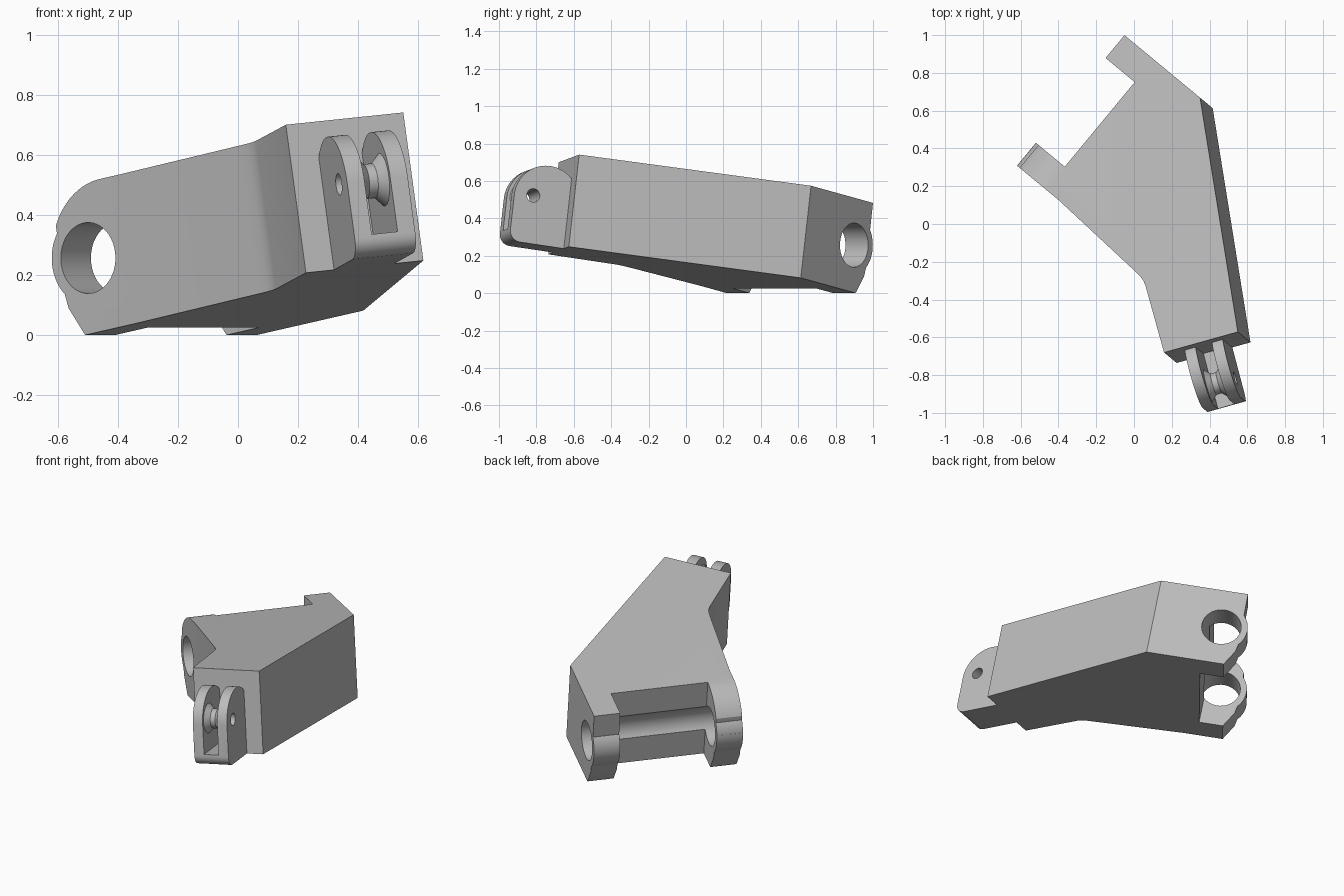
import bpy, bmesh
from math import radians, sin, cos, pi, sqrt
from mathutils import Matrix

cube = bpy.data.objects.get("Cube")
if cube:
    bpy.data.objects.remove(cube, do_unlink=True)

grey = bpy.data.materials.new("plain grey")
grey.use_nodes = True
GREY = (0.5, 0.5, 0.5, 1)
grey.diffuse_color = GREY
grey.node_tree.nodes["Principled BSDF"].inputs["Base Color"].default_value = GREY

# Frames: x along the hinge, y towards the hinge end, z through the thickness
HINGE = (Matrix.Translation((-0.399, 0.329, 0.257))
         @ Matrix.Rotation(radians(50.4), 4, 'Z') @ Matrix.Rotation(radians(-10), 4, 'X'))
# x across the nose, y outwards from the nose face
NOSE = HINGE @ Matrix.Translation((-0.089, -1.369, 0)) @ Matrix.Rotation(radians(144.8), 4, 'Z')


def finish(name, bm, frame):
    bmesh.ops.recalc_face_normals(bm, faces=bm.faces)
    mesh = bpy.data.meshes.new(name)
    bm.to_mesh(mesh)
    bm.free()
    mesh.materials.append(grey)
    ob = bpy.data.objects.new(name, mesh)
    ob.matrix_world = frame
    bpy.context.collection.objects.link(ob)
    return ob


def prism(name, pts, lo, hi, axis, frame):
    """Extrude an outline along z (points x, y) or along x (points y, z)."""
    bm = bmesh.new()
    put = (lambda p, h: (p[0], p[1], h)) if axis == 'z' else (lambda p, h: (h, p[0], p[1]))
    a, b = ([bm.verts.new(put(p, h)) for p in pts] for h in (lo, hi))
    bm.faces.new(a)
    bm.faces.new(b)
    for i in range(len(pts)):
        j = (i + 1) % len(pts)
        bm.faces.new((a[i], a[j], b[j], b[i]))
    return finish(name, bm, frame)


def arc(cx, cy, r, start, end, n):
    angles = [radians(start + (end - start) * i / n) for i in range(n + 1)]
    return [(cx + r * cos(t), cy + r * sin(t)) for t in angles]


def rod(name, cx, cy, r, lo, hi, frame):
    return prism(name, arc(cx, cy, r, 0, 360, 48)[:-1], lo, hi, 'x', frame)


def carve(ob, cutter, operation='DIFFERENCE'):
    mod = ob.modifiers.new("carve", 'BOOLEAN')
    mod.operation, mod.object, mod.solver = operation, cutter, 'EXACT'
    bpy.context.view_layer.update()
    result = bpy.data.meshes.new_from_object(
        ob.evaluated_get(bpy.context.evaluated_depsgraph_get()))
    ob.modifiers.clear()
    ob.data = result
    bpy.data.objects.remove(cutter, do_unlink=True)


# Arm body: plan outline with a notch between the two hinge lugs
LEFT, RIGHT, LUG, HALF, WALL = -0.156, 0.739, 0.157, 0.25, -0.086
outline = [(RIGHT, 0.2), (RIGHT, -0.41), (-0.089, -1.369), (-0.422, -1.134),
           (-0.21, -0.825), (-0.198, -0.80), (-0.191, -0.77), (-0.188, -0.73),
           (LEFT, -0.175), (LEFT, 0.2), (LEFT + LUG, 0.2), (LEFT + LUG, WALL),
           (RIGHT - LUG, WALL), (RIGHT - LUG, 0.2)]
body = prism("arm_body", outline, -HALF, HALF, 'z', HINGE)

# Lug ends: a boss round the bore with a sloped lower corner
side = ([(-2, -0.3), (0.03, -0.3), (0.112, -0.15)]
        + arc(0, 0, LUG, -40, 41, 16) + [(0.117, 0.3), (-2, 0.3)])
carve(body, prism("lug_end_trim", side, -1, 1, 'x', HINGE), 'INTERSECT')

# Rounded top on the left lug only
rounding = arc(-0.095, 0, HALF, 90, 8, 20) + [(0.3, 0.035), (0.3, 0.4), (-0.095, 0.4)]
carve(body, prism("lug_rounding", rounding, -0.3, LEFT + LUG, 'x', HINGE))

# Hinge bore, which also grooves the wall between the lugs
carve(body, rod("hinge_bore", 0, 0, 0.118, -0.5, 1, HINGE))

# Nose clevis: rounded block, slotted and drilled
block = ([(-0.02, -HALF)] + arc(0.245, -0.19, 0.06, -90, 0, 8)
         + arc(0.125, 0, 0.18, 0, 134, 28) + [(-0.02, 0.13)])
clevis = prism("nose_clevis", block, 0.10, 0.31, 'x', NOSE)
slot = [(-0.1, -0.18), (0.4, -0.18), (0.4, 0.3), (-0.1, 0.3)]
carve(clevis, prism("clevis_slot", slot, 0.16, 0.25, 'x', NOSE))
PIN_Y, PIN_Z, PIN_R = 0.2, 0.01, 0.036
carve(clevis, rod("pin_hole", PIN_Y, PIN_Z, PIN_R, 0, 0.4, NOSE))

# Waisted spool between the clevis cheeks
bm = bmesh.new()
section = [(0.158, PIN_R), (0.158, 0.09), (0.19, 0.058), (0.22, 0.058), (0.252, 0.09), (0.252, PIN_R)]
rings = []
for k in range(40):
    t = 2 * pi * k / 40
    rings.append([bm.verts.new((x, PIN_Y + r * cos(t), PIN_Z + r * sin(t))) for x, r in section])
for k in range(40):
    p, q = rings[k], rings[(k + 1) % 40]
    for i in range(len(section)):
        j = (i + 1) % len(section)
        bm.faces.new((p[i], p[j], q[j], q[i]))
spool = finish("clevis_spool", bm, NOSE)

# Smooth curves, crisp edges
bpy.ops.object.select_all(action='DESELECT')
for ob in (body, clevis, spool):
    ob.select_set(True)
bpy.context.view_layer.objects.active = body
bpy.ops.object.shade_smooth_by_angle(angle=radians(30))
